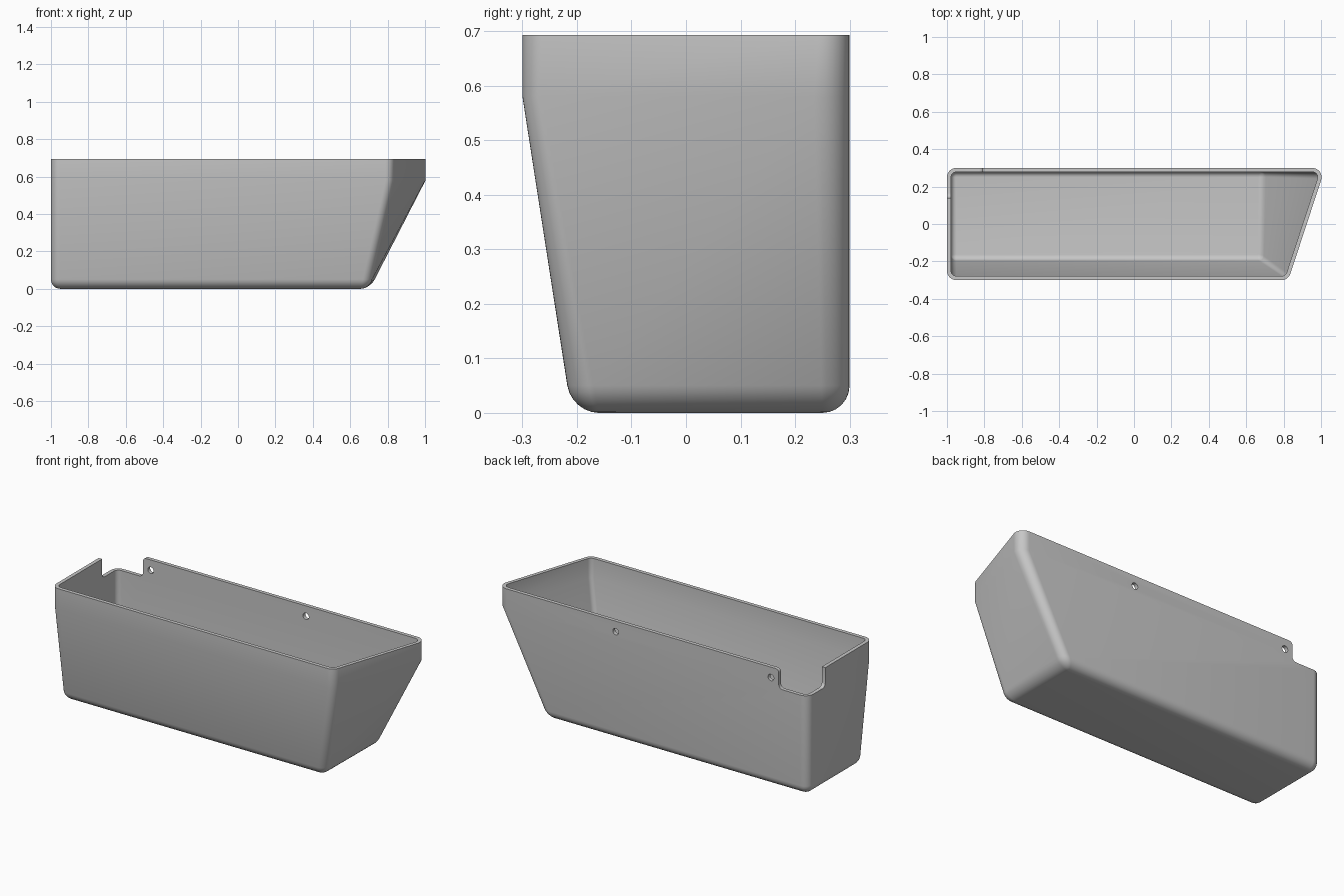
import bpy, bmesh, math
from mathutils import Vector

cube = bpy.data.objects.get("Cube")
if cube:
    bpy.data.objects.remove(cube)

TOP, BAND, WALL, ROUND = 0.693, 0.58, 0.022, 0.05

grey = bpy.data.materials.new("plain grey")
grey.use_nodes = True
grey.diffuse_color = (0.57, 0.57, 0.57, 1)
grey.node_tree.nodes["Principled BSDF"].inputs["Base Color"].default_value = (0.57, 0.57, 0.57, 1)


def rounded(corners, r, steps=8):
    """Round every corner of a convex outline."""
    pts = []
    for i, p in enumerate(corners):
        u = (corners[i - 1] - p).normalized()
        v = (corners[(i + 1) % len(corners)] - p).normalized()
        half = u.angle(v) / 2
        centre = p + (u + v).normalized() * r / math.sin(half)
        a = (p + u * r / math.tan(half) - centre).normalized()
        b = (p + v * r / math.tan(half) - centre).normalized()
        pts += [centre + a.slerp(b, k / steps) * r for k in range(steps + 1)]
    return pts


def section(z, inset):
    """Outline of the bin at height z, moved inwards by inset."""
    t = min(z / BAND, 1)
    front = -0.21 - 0.09 * t + inset
    back = 0.3 - inset
    x_front = 0.705 + 0.12 * t
    x_back = 0.705 + 0.317 * t
    slope = (x_back - x_front) / (0.51 + 0.09 * t)
    shift = inset * (1 - slope)
    left = -1 + inset
    outline = [(left, front), (x_front - shift, front),
               (x_back - inset * (1 + slope), back), (left, back)]
    corners = [Vector((x, y, 0)) for x, y in outline]
    return [p + Vector((0, 0, z)) for p in rounded(corners, max(ROUND - inset, 0.004))]


def skin(name, rings):
    """Join rings into a closed solid."""
    bm = bmesh.new()
    loops = [[bm.verts.new(p) for p in ring] for ring in rings]
    for a, b in zip(loops, loops[1:]):
        for i in range(len(a)):
            j = (i + 1) % len(a)
            bm.faces.new((a[i], a[j], b[j], b[i]))
    bm.faces.new(loops[0])
    bm.faces.new(loops[-1])
    bmesh.ops.recalc_face_normals(bm, faces=bm.faces)
    mesh = bpy.data.meshes.new(name)
    bm.to_mesh(mesh)
    bm.free()
    obj = bpy.data.objects.new(name, mesh)
    bpy.context.collection.objects.link(obj)
    return obj


def fillet(base, r, inset):
    """Rings curving from the floor up into the wall."""
    angles = [math.radians(15 * k) for k in range(7)]
    return [section(base + r * (1 - math.cos(a)), inset + r * (1 - math.sin(a))) for a in angles]


# Hollow bin: outer skin going up, rim, inner skin going down
outer = fillet(0, ROUND, 0) + [section(BAND, 0), section(TOP, 0)]
inner = fillet(WALL, 0.027, WALL) + [section(BAND, WALL), section(TOP, WALL)]
storage_bin = skin("storage_bin", outer + inner[::-1])
storage_bin.data.materials.append(grey)

# Notch around the rear right corner of the rim, with rounded ends
cutters = []
profile = []
for k in range(5):
    a = math.radians(22.5 * k)
    profile.append((BAND + 0.025 * (1 - math.cos(a)), 0.025 * (1 - math.sin(a)), 0))
for k in range(5):
    a = math.radians(22.5 * k)
    profile.append((TOP - 0.02 + 0.02 * math.sin(a), 0, 0.02 * (1 - math.cos(a))))
profile.append((TOP + 0.1, 0, 0.02))
notch = []
for z, inset, flare in profile:
    x, y = -0.81 - inset + flare, 0.14 + inset
    notch.append([Vector(p) for p in ((-1.2, y, z), (x, y, z), (x, 0.5, z), (-1.2, 0.5, z))])
cutters.append(skin("notch_cutter", notch))

# Two screw holes through the back wall
for x in (-0.76, 0.245):
    bpy.ops.mesh.primitive_cylinder_add(vertices=24, radius=0.019, depth=0.2,
                                        location=(x, 0.3, 0.632), rotation=(math.pi / 2, 0, 0))
    hole = bpy.context.object
    hole.name = "screw_hole_cutter"
    cutters.append(hole)

bpy.ops.object.select_all(action="DESELECT")
storage_bin.select_set(True)
bpy.context.view_layer.objects.active = storage_bin
for cutter in cutters:
    cutter.hide_render = True
    mod = storage_bin.modifiers.new("cut", "BOOLEAN")
    mod.operation, mod.solver, mod.object = "DIFFERENCE", "EXACT", cutter
    bpy.ops.object.modifier_apply(modifier=mod.name)
for cutter in cutters:
    bpy.data.objects.remove(cutter)

bpy.ops.object.shade_smooth_by_angle(angle=math.radians(35))
